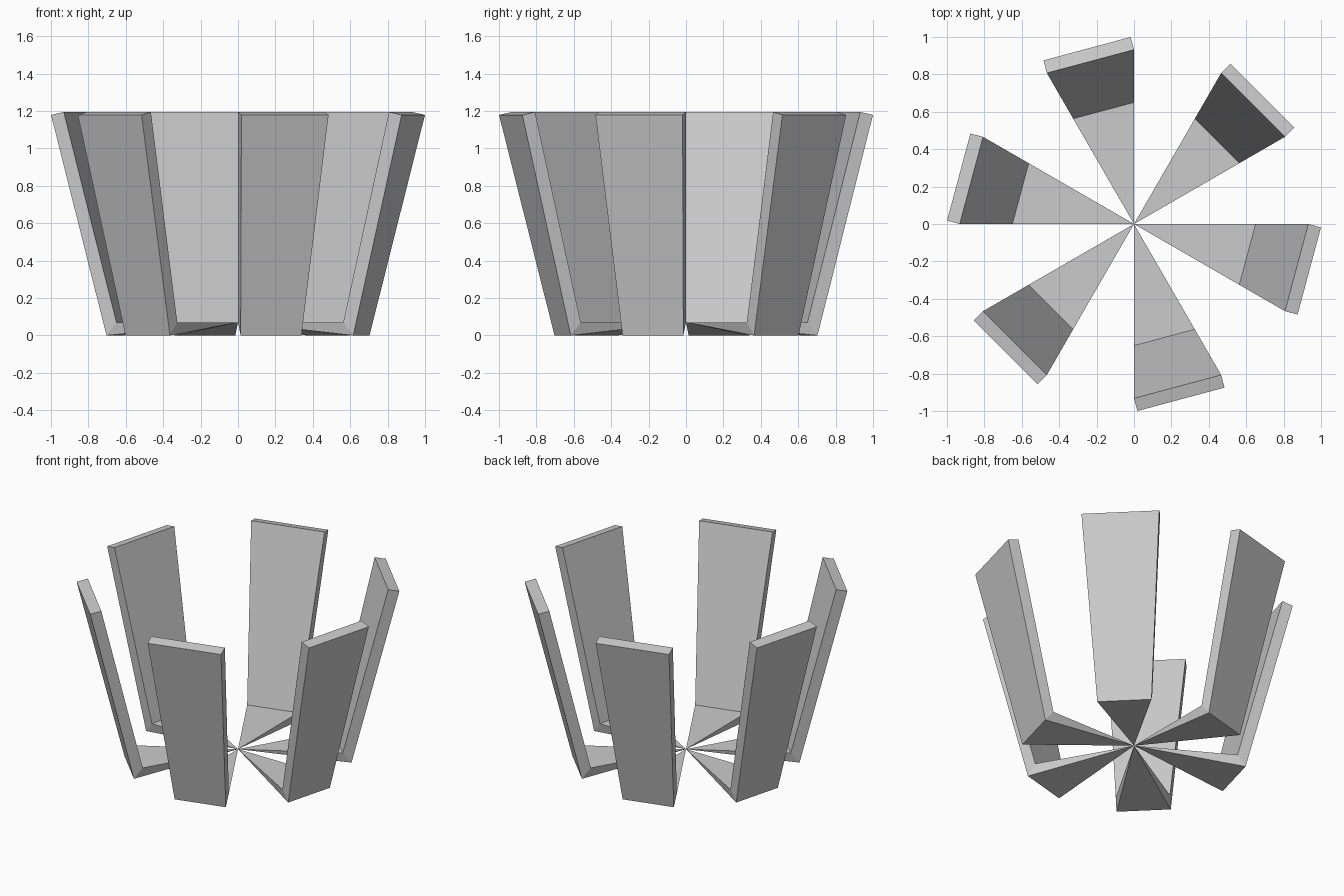
import bpy, bmesh
from math import radians, cos, sin
from mathutils import Vector

cube = bpy.data.objects.get("Cube")
if cube:
    bpy.data.objects.remove(cube, do_unlink=True)

COUNT = 6
SPREAD = radians(30)
FLOOR_R, FLOOR_Z = 0.65, 0.07
RIM_R, RIM_Z = 0.932, 1.195
FLOOR_OUT, RIM_OUT, RIM_DROP = 0.055, 0.07, 0.016

grey = bpy.data.materials.new("light grey")
grey.use_nodes = True
colour = (0.6, 0.6, 0.6, 1)
grey.diffuse_color = colour
grey.node_tree.nodes["Principled BSDF"].inputs["Base Color"].default_value = colour


def edge_pair(bm, start, radius, z, out=0):
    """Two vertices on the wedge sides, pushed outward along its middle."""
    middle = start - SPREAD / 2
    push = Vector((cos(middle), sin(middle), 0)) * out
    return [bm.verts.new(Vector((radius * cos(a), radius * sin(a), z)) + push)
            for a in (start, start - SPREAD)]


def make_petal(index):
    bm = bmesh.new()
    start = index * radians(360) / COUNT
    centre = bm.verts.new((0, 0, FLOOR_Z))
    inner_low = edge_pair(bm, start, FLOOR_R, FLOOR_Z)
    inner_top = edge_pair(bm, start, RIM_R, RIM_Z)
    outer_low = edge_pair(bm, start, FLOOR_R, 0, FLOOR_OUT)
    outer_top = edge_pair(bm, start, RIM_R, RIM_Z - RIM_DROP, RIM_OUT)

    # Wedge floor, tapering to the shared centre
    for low in (inner_low, outer_low):
        bm.faces.new((centre, *low))
    # Inner wall, rim and outer wall
    for a, b in ((inner_low, inner_top), (inner_top, outer_top), (outer_top, outer_low)):
        bm.faces.new((a[0], a[1], b[1], b[0]))
    # Side edges
    for s in range(2):
        bm.faces.new((centre, inner_low[s], outer_low[s]))
        bm.faces.new((inner_low[s], inner_top[s], outer_top[s], outer_low[s]))
    bmesh.ops.recalc_face_normals(bm, faces=bm.faces)

    name = f"petal_{index + 1}"
    mesh = bpy.data.meshes.new(name)
    bm.to_mesh(mesh)
    bm.free()
    mesh.materials.append(grey)
    bpy.context.collection.objects.link(bpy.data.objects.new(name, mesh))


for i in range(COUNT):
    make_petal(i)
